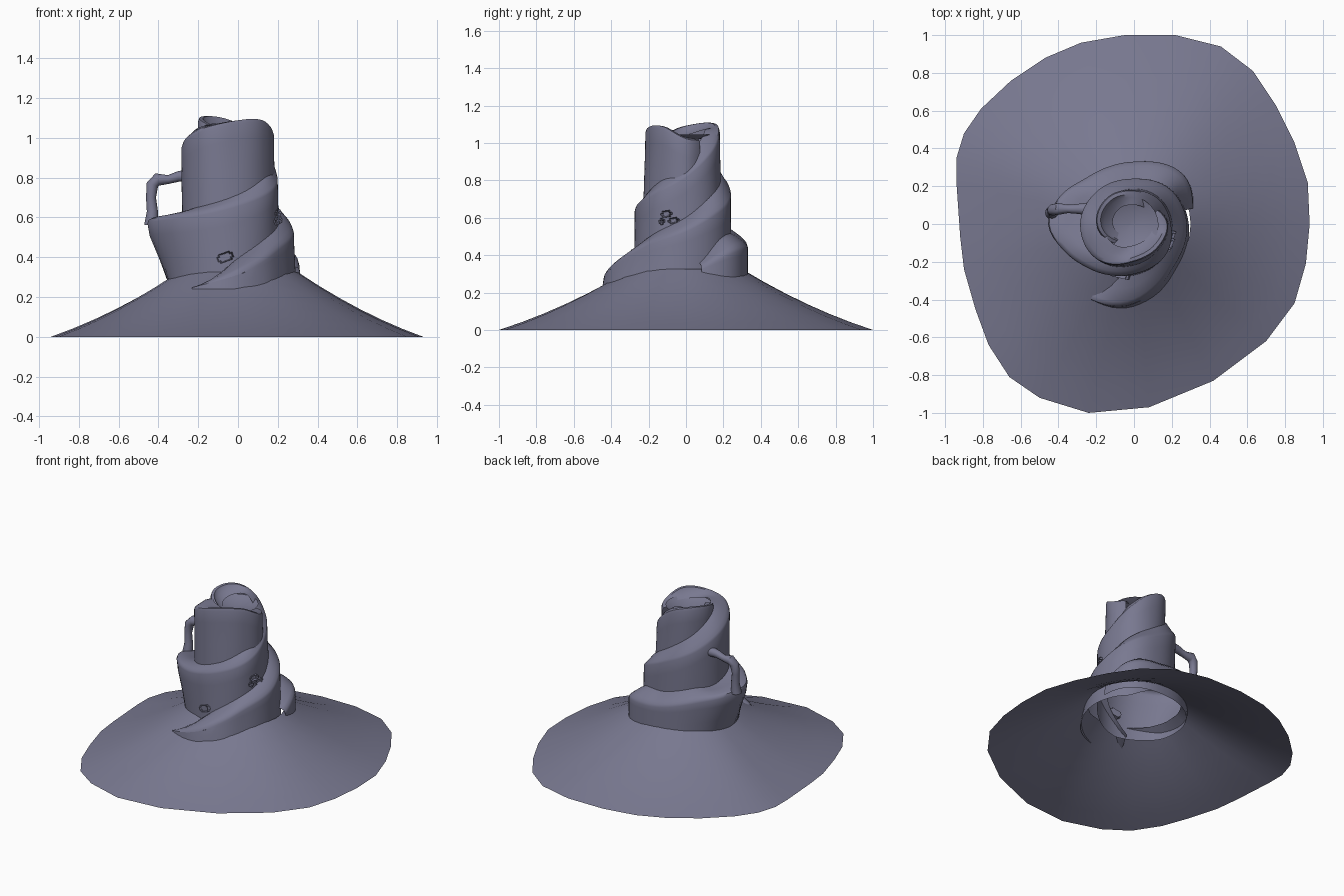
import bpy, bmesh, math
from mathutils import Vector, Matrix

if "Cube" in bpy.data.objects:
    bpy.data.objects.remove(bpy.data.objects["Cube"])

stone = bpy.data.materials.new("slate_grey")
stone.diffuse_color = (0.19, 0.19, 0.28, 1)
stone.use_nodes = True
stone.node_tree.nodes["Principled BSDF"].inputs["Base Color"].default_value = stone.diffuse_color


def finish(name, bm, smooth=True, normals=True):
    if normals:
        bmesh.ops.recalc_face_normals(bm, faces=bm.faces)
    me = bpy.data.meshes.new(name)
    bm.to_mesh(me)
    bm.free()
    ob = bpy.data.objects.new(name, me)
    bpy.context.collection.objects.link(ob)
    me.materials.append(stone)
    if smooth:
        bpy.ops.object.select_all(action='DESELECT')
        ob.select_set(True)
        bpy.context.view_layer.objects.active = ob
        bpy.ops.object.shade_smooth_by_angle(angle=math.radians(45))
    return ob


def grid(rows, closed=False):
    """Skin a list of point rows with quads."""
    bm = bmesh.new()
    vs = [[bm.verts.new(p) for p in row] for row in rows]
    n = len(vs)
    for i in range(n if closed else n - 1):
        a, b = vs[i], vs[(i + 1) % n]
        for j in range(len(a) - 1):
            bm.faces.new((a[j], b[j], b[j + 1], a[j + 1]))
    return bm


def polar(deg, r, z):
    a = math.radians(deg)
    return (r * math.cos(a), r * math.sin(a), z)


def spline(keys, t):
    """Smooth (monotone-limited Hermite) interpolation of key rows by first column."""
    n = len(keys)
    i = max(k for k in range(n - 1) if keys[k][0] <= t)
    h = keys[i + 1][0] - keys[i][0]
    u = (t - keys[i][0]) / h

    def slope(k, c):
        if k == 0 or k == n - 1:
            j = min(k, n - 2)
            return (keys[j + 1][c] - keys[j][c]) / (keys[j + 1][0] - keys[j][0])
        return (keys[k + 1][c] - keys[k - 1][c]) / (keys[k + 1][0] - keys[k - 1][0])
    out = []
    for c in range(1, len(keys[0])):
        p, q = keys[i][c], keys[i + 1][c]
        m, w = slope(i, c) * h, slope(i + 1, c) * h
        out.append(p * (2*u**3 - 3*u**2 + 1) + m * (u**3 - 2*u**2 + u)
                   + q * (3*u**2 - 2*u**3) + w * (u**3 - u**2))
    return out


# Hill: open sloping skirt with an irregular outline
outline = [(.93, 0), (.92, .22), (.85, .43), (.75, .63), (.63, .81), (.46, .94), (.22, 1),
           (-.05, 1), (-.28, .96), (-.47, .88), (-.65, .76), (-.81, .61), (-.9, .48),
           (-.94, .35), (-.94, .22), (-.92, -.07), (-.9, -.24), (-.84, -.45), (-.77, -.64),
           (-.66, -.81), (-.5, -.92), (-.24, -1), (.08, -.97), (.42, -.83), (.7, -.62),
           (.85, -.42), (.91, -.21)]
rows = []
for x, y in outline:
    R = math.hypot(x, y)
    row = []
    for j in range(7):
        t = j / 6
        r = .30 + (R - .30) * t
        row.append((x / R * r, y / R * r, .325 * (1 - t) - .1 * t * (1 - t)))
    rows.append(row)
bm = grid(rows, True)
bmesh.ops.recalc_face_normals(bm, faces=bm.faces)
if sum(f.normal.z for f in bm.faces) < 0:
    bmesh.ops.reverse_faces(bm, faces=bm.faces)
finish("hill", bm, normals=False)

# Two interleaved spiral walls: degrees, rim radius, foot radius, rim height, ledge rise
wall_a = [(15, .32, .33, .35, .02), (45, .37, .37, .44, .07), (90, .33, .33, .47, .07),
          (135, .35, .33, .53, .05), (160, .42, .34, .57, .0), (180, .455, .34, .595, .0),
          (200, .40, .34, .61, .02), (225, .335, .31, .625, .05), (270, .265, .275, .68, .07),
          (315, .235, .235, .75, .08), (360, .195, .21, .84, .08), (405, .185, .2, .96, .05),
          (450, .18, .19, 1.07, 0), (495, .2, .19, 1.115, -.05), (540, .2, .19, 1.1, -.06),
          (585, .15, .15, 1.05, -.04)]
wall_b = [(240, .46, .46, .25, 0), (262, .44, .45, .31, .06), (290, .36, .39, .40, .07),
          (315, .305, .33, .47, .07), (360, .28, .29, .55, .07), (405, .265, .27, .66, .08),
          (450, .24, .24, .75, .09), (495, .26, .25, .84, .1), (540, .285, .28, .96, .09),
          (585, .27, .27, 1.05, .02), (630, .2, .22, 1.095, -.05), (675, .18, .19, 1.095, -.06),
          (720, .18, .185, 1.03, 0), (750, .15, .16, 1.02, 0)]


def spiral_wall(name, keys):
    rows = []
    t0, t1 = keys[0][0], keys[-1][0]
    n = int((t1 - t0) / 5)
    for i in range(n + 1):
        t = t0 + (t1 - t0) * min(i / n, .99999)
        r, rf, z, rise = spline(keys, t)
        zb = max(.24, z - .42)
        h = max(z - zb, .01)
        lip = min(.025, h * .4)
        prof = [(rf, zb), (rf + (r - rf) * .45, zb + h * .4), (rf + (r - rf) * .9, zb + h * .75),
                (r, z - lip), (r - .006, z - lip * .3), (r - .025, z + rise * .15),
                (r - r * .22, z + rise * .65), (r - r * .44, z + rise)]
        rows.append([polar(t, a, b) for a, b in prof])
    bm = grid(rows)
    bm.normal_update()
    # walls face outwards
    if sum(f.normal.dot(Vector((f.calc_center_median().x, f.calc_center_median().y, .3)))
           for f in bm.faces) < 0:
        bmesh.ops.reverse_faces(bm, faces=bm.faces)
    finish(name, bm, normals=False)


spiral_wall("spiral_wall_lower", wall_a)
spiral_wall("spiral_wall_upper", wall_b)

# Hollow at the top of the tower
bm = grid([[(-.02 + .15 * f * math.cos(a), -.005 + .15 * f * math.sin(a), 1.01 + .035 * f * f)
            for f in (.02, .4, .75, 1)] for a in [math.tau * k / 24 for k in range(24)]], True)
bmesh.ops.holes_fill(bm, edges=[e for e in bm.edges if e.is_boundary and
                                e.calc_length() < .01], sides=0)
bmesh.ops.recalc_face_normals(bm, faces=bm.faces)
if sum(f.normal.z for f in bm.faces) < 0:
    bmesh.ops.reverse_faces(bm, faces=bm.faces)
finish("top_hollow", bm, normals=False)

# Bent pipe on the left side
path = [(-.435, .06, .56), (-.43, .065, .63), (-.437, .07, .70), (-.43, .075, .765),
        (-.405, .08, .79), (-.35, .08, .79), (-.30, .08, .805), (-.24, .08, .81)]
radii = [.036, .028, .025, .03, .032, .022, .026, .034]
rows = []
for i, p in enumerate(path):
    d = (Vector(path[min(i + 1, 7)]) - Vector(path[max(i - 1, 0)])).normalized()
    side = Vector((0, 1, 0))
    up = d.cross(side).normalized()
    rows.append([Vector(p) + radii[i] * (math.cos(a) * side + math.sin(a) * up)
                 for a in [math.tau * k / 12 for k in range(13)]])
bm = grid(rows)
bmesh.ops.remove_doubles(bm, verts=bm.verts, dist=.0005)
finish("bent_pipe", bm)


# Small framed windows set on the walls
def window(name, deg, r, z, w, h, tilt):
    bm = bmesh.new()
    bmesh.ops.create_cube(bm, size=1, matrix=Matrix.Diagonal((.04, w, h, 1)))
    bmesh.ops.bevel(bm, geom=[e for e in bm.edges if abs(e.verts[0].co.x - e.verts[1].co.x) > .01],
                    offset=.01, segments=2, affect='EDGES')
    bm.normal_update()
    front = [f for f in bm.faces if f.normal.x > .9]
    bmesh.ops.inset_region(bm, faces=front, thickness=.008)
    bmesh.ops.translate(bm, verts=list({v for f in front for v in f.verts}), vec=(-.012, 0, 0))
    bm.transform(Matrix.Translation(polar(deg, r, z))
                 @ Matrix.Rotation(math.radians(deg), 4, 'Z')
                 @ Matrix.Rotation(math.radians(tilt), 4, 'X'))
    finish(name, bm, smooth=False)


window("front_window", 257, .276, .40, .08, .045, 20)
window("side_window_top", 332, .212, .62, .06, .035, 8)
window("side_window_right", 342, .205, .585, .06, .03, 10)
window("side_window_left", 326, .218, .58, .03, .035, 8)
